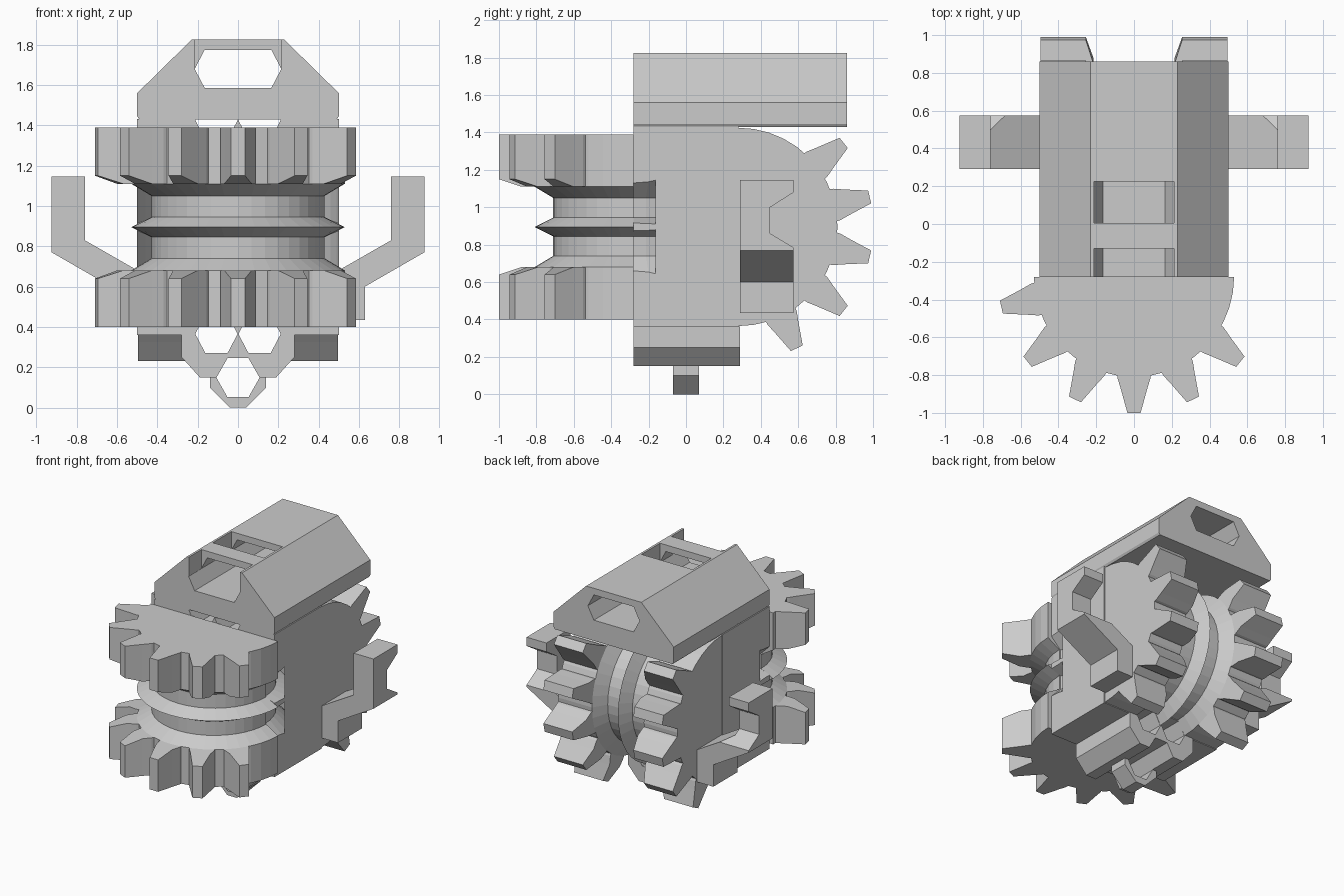
import bpy, bmesh, math
from mathutils import Matrix, Vector

if "Cube" in bpy.data.objects:
    bpy.data.objects.remove(bpy.data.objects["Cube"], do_unlink=True)

grey = bpy.data.materials.new("plain_grey")
grey.use_nodes = True
grey.diffuse_color = (0.6, 0.6, 0.6, 1)
grey.node_tree.nodes["Principled BSDF"].inputs["Base Color"].default_value = (0.6, 0.6, 0.6, 1)

MID = 0.895      # height of both gear centres
HALF = 0.28      # distance of gear centres from the middle
PITCH = math.tau / 14


def finish(bm, name, matrix=None):
    bmesh.ops.remove_doubles(bm, verts=bm.verts, dist=1e-5)
    if matrix:
        bm.transform(matrix)
    bmesh.ops.recalc_face_normals(bm, faces=bm.faces)
    mesh = bpy.data.meshes.new(name)
    bm.to_mesh(mesh)
    bm.free()
    mesh.materials.append(grey)
    ob = bpy.data.objects.new(name, mesh)
    bpy.context.collection.objects.link(ob)
    return ob


def add_prism(bm, points, low, high, place):
    """Extrude a 2D outline from low to high; place maps (u, v, w) to xyz."""
    a = [bm.verts.new(place(u, v, low)) for u, v in points]
    b = [bm.verts.new(place(u, v, high)) for u, v in points]
    bm.faces.new(a)
    bm.faces.new(b)
    for i in range(len(a)):
        j = (i + 1) % len(a)
        bm.faces.new((a[i], a[j], b[j], b[i]))
    return a, b


def along_y(u, v, w):
    return (u, w, v)


def along_x(u, v, w):
    return (w, u, v)


def prism(name, points, low, high, place=along_y):
    bm = bmesh.new()
    add_prism(bm, points, low, high, place)
    return finish(bm, name)


def box(name, x, y, z):
    return prism(name, [(x[0], z[0]), (x[1], z[0]), (x[1], z[1]), (x[0], z[1])], y[0], y[1])


def mirrored(half):
    """Complete an outline given by its +x half, listed bottom to top."""
    return half + [(-u, v) for u, v in reversed(half)]


def hexagon(x, z, w, h, flat):
    return [(x - w, z), (x - flat, z + h), (x + flat, z + h),
            (x + w, z), (x + flat, z - h), (x - flat, z - h)]


def add_lathe(bm, profile, steps, sweep):
    """Turn a closed (r, z) profile about z, centred on -y."""
    rings = []
    for i in range(steps + 1):
        a = sweep * (i / steps - 0.5)
        rings.append([bm.verts.new((r * math.sin(a), -r * math.cos(a), z)) for r, z in profile])
    for p, q in zip(rings, rings[1:]):
        for i in range(len(profile)):
            j = (i + 1) % len(profile)
            if profile[i][0] or profile[j][0]:
                bm.faces.new((p[i], p[j], q[j], q[i]))
    if sweep < math.tau:
        bm.faces.new(rings[0])
        bm.faces.new(rings[-1])


def cut(target, cutters):
    for c in cutters:
        c.hide_render = True
        mod = target.modifiers.new("cut", "BOOLEAN")
        mod.operation = "DIFFERENCE"
        mod.solver = "EXACT"
        mod.object = c
        bpy.context.view_layer.objects.active = target
        bpy.ops.object.modifier_apply(modifier=mod.name)


FRONT = Matrix.Translation((0, -HALF, MID))
TURN = Matrix(((0, 0, 1), (0, -1, 0), (1, 0, 0))).to_4x4()
REAR = Matrix.Translation((0, HALF, MID)) @ TURN


# Half gear: two toothed discs and a ridged core
def half_gear(name, teeth, matrix):
    upper = [(0.43, 0.05), (0.43, 0.155), (0.53, 0.215), (0.53, 0.495), (0, 0.495)]
    lower = [(r, -z) for r, z in reversed(upper)]
    bm = bmesh.new()
    add_lathe(bm, lower + [(0.53, 0)] + upper, 20, math.pi)
    outline = mirrored([(0.09, 0.49), (0.086, 0.54), (0.068, 0.6), (0.035, 0.72)])
    for t in teeth:
        c, s = math.cos(t * PITCH), math.sin(t * PITCH)
        for side in (-1, 1):
            inner, outer = add_prism(
                bm, outline, 0.215 * side, 0.495 * side,
                lambda u, v, w: (u * c + v * s, u * s - v * c, w))
            # Bevel the inner edge of the tooth tip
            for v in inner[3:5]:
                v.co.z += 0.04 * side
    return finish(bm, name, matrix)


half_gear("front_gear", range(-3, 3), FRONT)
half_gear("rear_gear", [t - 0.5 for t in range(-2, 3)], REAR)


# Grooves where the body clears the gear cores
def groove(name, radius, matrix):
    bm = bmesh.new()
    for side in (-1, 1):
        add_lathe(bm, [(0.42, 0.05 * side), (radius, 0.015 * side),
                       (radius, 0.25 * side), (0.42, 0.155 * side)], 40, math.tau)
    return finish(bm, name, matrix)


grooves = [groove("front_groove_cutter", 0.515, FRONT),
           groove("rear_groove_cutter", 0.55, REAR)]

# Hexagonal channels through the body and belly
channels = [prism("channel_cutter", hexagon(x, z, 0.105, 0.095, 0.055), -0.6, 0.6)
            for x in (-0.107, 0.107) for z in (MID - 0.53, MID + 0.53)]
hook_hole = prism("hook_cutter", hexagon(0, 0.148, 0.107, 0.097, 0.052), -0.6, 0.6)

body = box("body", (-0.5, 0.5), (-HALF, HALF), (0.36, 1.432))
cut(body, grooves + channels)

belly = prism("belly", mirrored([(0.19, 0.15), (0.28, 0.25), (0.28, 0.362)]), -HALF, 0.29)
cut(belly, channels + [hook_hole])

hook = prism("bottom_hook", mirrored([(0.04, 0), (0.14, 0.1), (0.14, 0.16)]), -0.07, 0.07)
cut(hook, [hook_hole])

# Roof: faceted tube with two openings on top
roof = prism("roof", mirrored([(0.49, 1.43), (0.5, 1.445), (0.5, 1.56), (0.23, 1.825)]), -HALF, 0.86)
roof_cutters = [
    prism("roof_tunnel_cutter", hexagon(0, 1.68, 0.215, 0.095, 0.165), -1, 1.2),
    box("window_cutter", (-0.213, 0.213), (0.005, 0.225), (1.68, 2)),
    box("front_slot_cutter", (-0.213, 0.213), (-0.5, -0.13), (1.68, 2))]
cut(roof, roof_cutters)

# Side arms with a notch at the back
arm_outline = [(0.49, 0.435), (0.63, 0.435), (0.63, 0.6), (0.925, 0.77),
               (0.925, 1.145), (0.76, 1.145), (0.76, 0.83), (0.49, 0.675)]
notch_outline = [(0.6, 0.77), (0.45, 0.86), (0.45, 1.0), (0.6, 1.095)]
for side, label in ((1, "left"), (-1, "right")):
    arm = prism(label + "_arm", [(x * side, z) for x, z in arm_outline], 0.29, 0.575)
    notch = prism("notch_cutter", notch_outline, 0.66 * side, 1.1 * side, along_x)
    cut(arm, [notch])
    bpy.data.objects.remove(notch, do_unlink=True)

for c in grooves + channels + roof_cutters + [hook_hole]:
    bpy.data.objects.remove(c, do_unlink=True)
